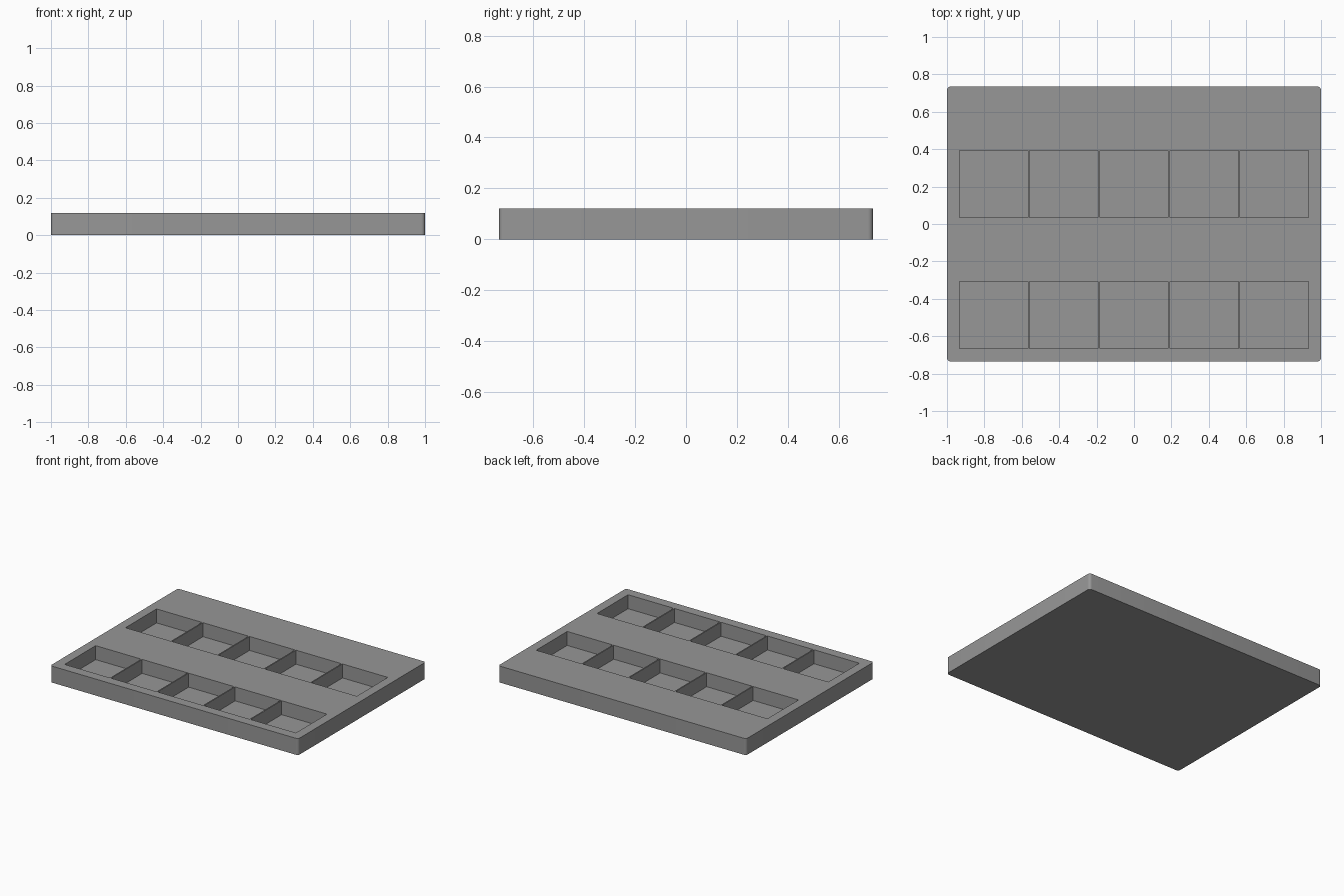
import bpy
import bmesh
from mathutils import Matrix, Vector

if "Cube" in bpy.data.objects:
    bpy.data.objects.remove(bpy.data.objects["Cube"])

WIDTH, DEPTH, HEIGHT = 2.0, 1.47, 0.12
CORNER = 0.02
FLOOR = 0.018
POCKET_X, POCKET_Y, PITCH = 0.366, 0.358, 0.375
ROWS = (-0.486, 0.215)

grey = bpy.data.materials.new("grey plastic")
grey.diffuse_color = (0.31, 0.31, 0.31, 1)
grey.use_nodes = True
grey.node_tree.nodes["Principled BSDF"].inputs["Base Color"].default_value = grey.diffuse_color


def add_box(bm, size, centre):
    matrix = Matrix.Translation(centre) @ Matrix.Diagonal(Vector((*size, 1)))
    return bmesh.ops.create_cube(bm, size=1, matrix=matrix)


def make_object(name, bm):
    mesh = bpy.data.meshes.new(name)
    bm.to_mesh(mesh)
    bm.free()
    mesh.materials.append(grey)
    obj = bpy.data.objects.new(name, mesh)
    bpy.context.collection.objects.link(obj)
    return obj


# Tray slab with rounded vertical corners
bm = bmesh.new()
add_box(bm, (WIDTH, DEPTH, HEIGHT), (0, 0, HEIGHT / 2))
uprights = [e for e in bm.edges
            if abs(e.verts[0].co.z - e.verts[1].co.z) > HEIGHT / 2]
bmesh.ops.bevel(bm, geom=uprights, offset=CORNER, segments=6,
                profile=0.5, affect='EDGES')
tray = make_object("tray", bm)

# Two rows of five square pockets, cut from above
bm = bmesh.new()
for y in ROWS:
    for column in range(-2, 3):
        add_box(bm, (POCKET_X, POCKET_Y, HEIGHT),
                (column * PITCH, y, FLOOR + HEIGHT / 2))
cutter = make_object("pocket_cutter", bm)
cutter.hide_render = True
cutter.display_type = 'WIRE'

cut = tray.modifiers.new("pockets", 'BOOLEAN')
cut.operation = 'DIFFERENCE'
cut.solver = 'EXACT'
cut.object = cutter

# Apply the cut, then smooth only the rounded corners
bpy.context.view_layer.objects.active = tray
tray.select_set(True)
bpy.ops.object.modifier_apply(modifier=cut.name)
bpy.data.objects.remove(cutter)
bpy.ops.object.shade_smooth_by_angle()
